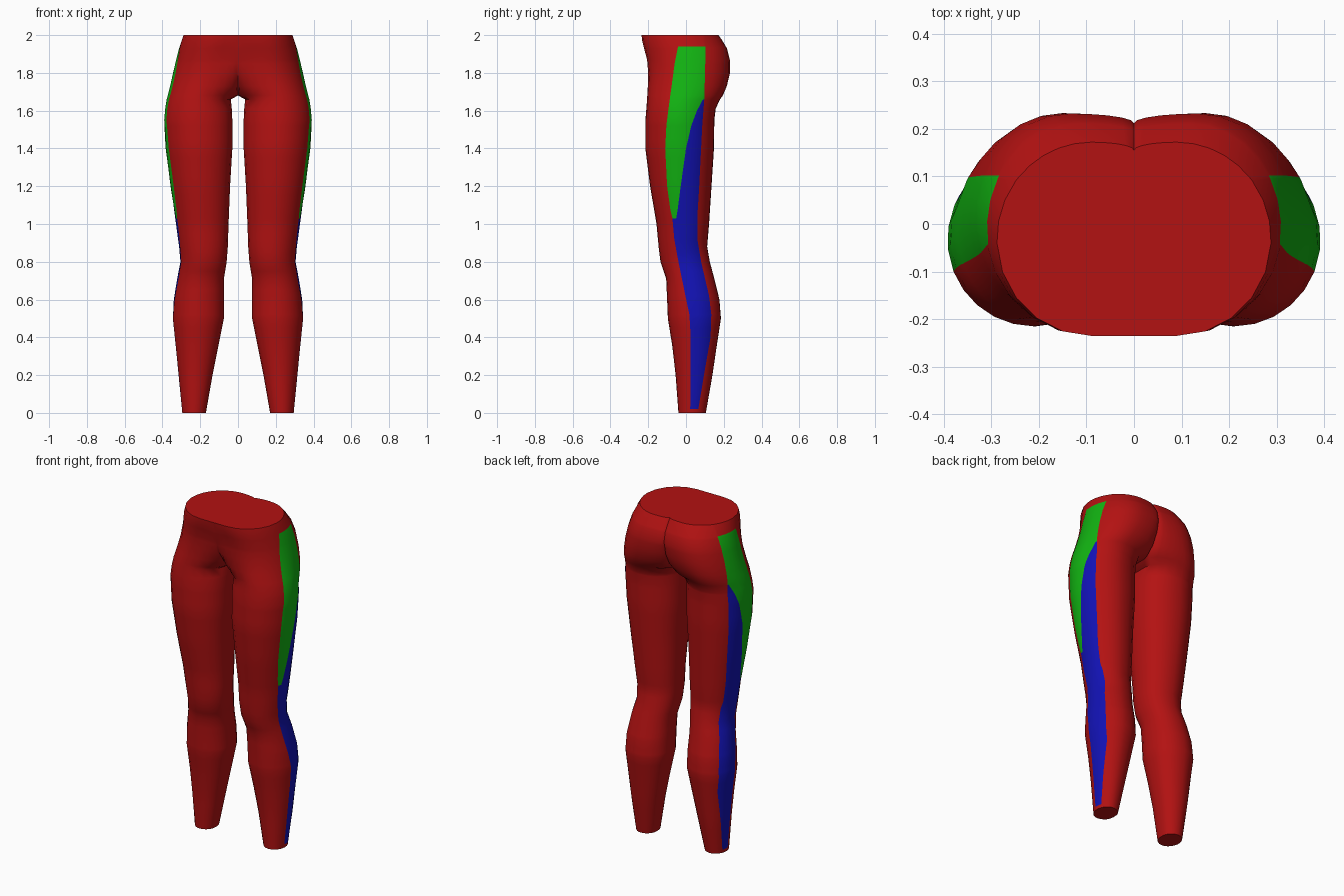
import bpy, bmesh, math

if "Cube" in bpy.data.objects:
    bpy.data.objects.remove(bpy.data.objects["Cube"])

# half-body outline by height: z, inner x, outer x, front y, back y
BODY = [
    (0.00, .170, .295, -.040, .105), (0.20, .135, .315, -.055, .140),
    (0.35, .105, .330, -.072, .162), (0.50, .075, .346, -.096, .185),
    (0.60, .075, .340, -.100, .177), (0.71, .075, .322, -.105, .150),
    (0.80, .060, .305, -.135, .126), (0.88, .054, .312, -.145, .112),
    (1.00, .050, .328, -.156, .122), (1.20, .042, .357, -.190, .135),
    (1.40, .030, .383, -.215, .148), (1.55, .030, .392, -.215, .150),
    (1.61, .033, .386, -.210, .157), (1.66, .038, .378, -.206, .180),
    (1.68, .000, .373, -.205, .195), (1.73, .000, .361, -.202, .216),
    (1.80, .000, .345, -.200, .233), (1.87, .000, .328, -.206, .232),
    (1.93, .000, .312, -.222, .217), (1.975, .000, .298, -.233, .190),
    (2.00, .000, .288, -.235, .172)]
# pelvis: z, x of front/back crest, centre-line front y, centre-line back y
PELVIS = [
    (1.66, .205, -.04, .05), (1.68, .200, -.03, .09), (1.73, .180, -.12, .155),
    (1.80, .150, -.185, .195), (1.87, .135, -.205, .212),
    (1.93, .120, -.222, .200), (2.00, .090, -.235, .155)]
# side stripe: z, front edge y, green/blue border y, back edge y
STRIPE = [
    (0.00, .022, .027, .062), (0.20, .025, .030, .095), (0.40, .025, .030, .130),
    (0.52, .018, .023, .134), (0.62, -.003, .002, .122), (0.80, -.040, -.035, .080),
    (0.92, -.062, -.057, .060), (1.03, -.072, -.052, .060), (1.07, -.082, -.045, .062),
    (1.20, -.100, -.028, .070), (1.40, -.110, .000, .080), (1.52, -.104, .028, .086),
    (1.60, -.094, .058, .092), (1.66, -.086, .090, .097), (1.85, -.060, .096, .102),
    (1.94, -.042, .096, .102), (2.00, -.040, .090, .098)]


def sample(table, z):
    """Linear interpolation of a table keyed on its first column."""
    if z <= table[0][0]:
        return table[0][1:]
    for a, b in zip(table, table[1:]):
        if z <= b[0]:
            t = (z - a[0]) / (b[0] - a[0])
            return [p + (q - p) * t for p, q in zip(a[1:], b[1:])]
    return table[-1][1:]


def spread(a, b, n):
    return [a + (b - a) * i / n for i in range(n)]


def ring(z):
    xi, xo, yf, yb = sample(BODY, z)
    mid = (yf + yb) / 2
    half = (yb - yf) / 2
    if z < 1.66:
        xc, cf, cb = (xi + xo) / 2, mid - half * .15, mid + half * .15
    else:
        xc, cf, cb = sample(PELVIS, z)
    h = math.pi / 2
    a, s, b = [math.asin(max(-.97, min(.97, (y - mid) / half))) for y in sample(STRIPE, z)]
    # outer side, with columns following the stripe edges
    angles = spread(-h, a, 5) + spread(a, s, 3) + spread(s, b, 3) + spread(b, h, 5) + [h]
    pts = [(xc + (xo - xc) * math.cos(t), mid + half * math.sin(t)) for t in angles]
    # inner side: back quarter then front quarter
    for t in spread(h, 0, 5)[1:] + [0]:
        pts.append((xc + (xi - xc) * math.cos(t), cb + (yb - cb) * math.sin(t)))
    for t in spread(0, h, 5):
        pts.append((xc + (xi - xc) * math.cos(t), cf + (yf - cf) * math.sin(t)))
    return pts


def paint(col, z):
    """0 red, 1 green, 2 blue, from column and height."""
    if not (5 <= col < 11 and .02 < z < 1.94):
        return 0
    if col < 8:
        return 1 if z > 1.03 else 2
    return 1 if z > 1.66 else 2


def material(name, rgb):
    m = bpy.data.materials.new(name)
    m.diffuse_color = (*rgb, 1)
    m.use_nodes = True
    m.node_tree.nodes["Principled BSDF"].inputs["Base Color"].default_value = m.diffuse_color
    return m


# trousers: loft the right half, mirror for the left
heights = {row[0] for table in (BODY, PELVIS, STRIPE) for row in table} | {.02}
heights |= {round(.1 * i + .05, 3) for i in range(16)}
heights = sorted(heights)
bm = bmesh.new()
rows = [[bm.verts.new((x, y, z)) for x, y in ring(z)] for z in heights]
n = len(rows[0])
for k in range(len(rows) - 1):
    zm = (heights[k] + heights[k + 1]) / 2
    for i in range(n):
        j = (i + 1) % n
        quad = [rows[k][i], rows[k][j], rows[k + 1][j], rows[k + 1][i]]
        if all(v.co.x < 1e-5 for v in quad):
            continue  # no wall on the mirror plane
        bm.faces.new(quad).material_index = paint(i, zm)
# ankle and waist caps
bm.faces.new(rows[0][::-1])
bm.faces.new(rows[-1])
for v in [v for v in bm.verts if not v.link_faces]:
    bm.verts.remove(v)
mirrored = bmesh.ops.duplicate(bm, geom=bm.verts[:] + bm.edges[:] + bm.faces[:])["geom"]
for v in [g for g in mirrored if isinstance(g, bmesh.types.BMVert)]:
    v.co.x *= -1
bmesh.ops.reverse_faces(bm, faces=[g for g in mirrored if isinstance(g, bmesh.types.BMFace)])
bmesh.ops.remove_doubles(bm, verts=bm.verts[:], dist=1e-4)

mesh = bpy.data.meshes.new("trousers")
bm.to_mesh(mesh)
bm.free()
for m in (material("red cloth", (.45, .006, .006)),
          material("green stripe", (.006, .45, .006)),
          material("blue stripe", (.006, .006, .45))):
    mesh.materials.append(m)
obj = bpy.data.objects.new("trousers", mesh)
bpy.context.collection.objects.link(obj)
bpy.context.view_layer.objects.active = obj
obj.select_set(True)
bpy.ops.object.shade_smooth_by_angle(angle=math.radians(50))
